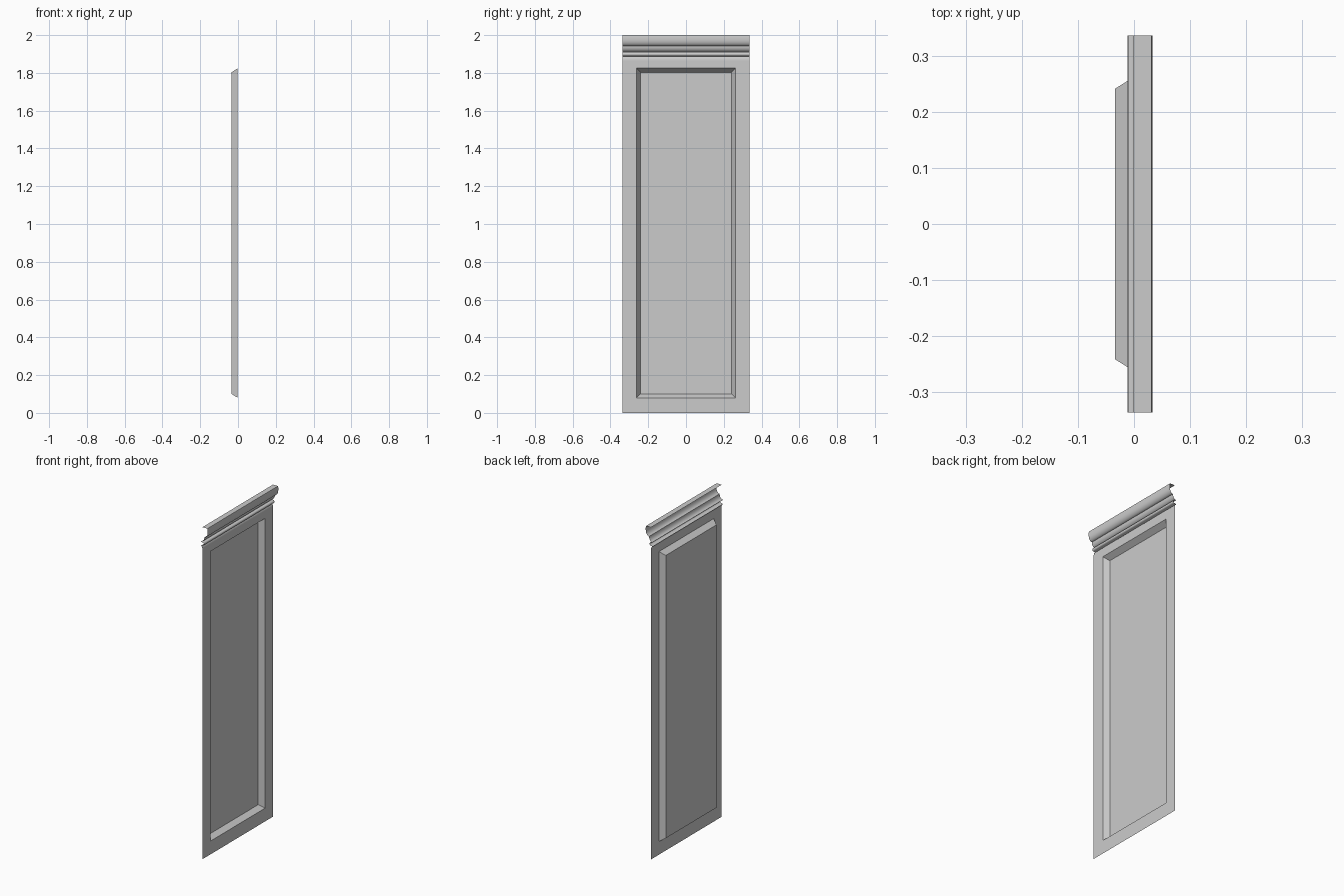
import bpy, bmesh, math

if "Cube" in bpy.data.objects:
    bpy.data.objects.remove(bpy.data.objects["Cube"])

HALF_W = 0.336   # half width along y
FACE_X = -0.002  # plane of the flat frame


def make_object(name, bm):
    mesh = bpy.data.meshes.new(name)
    bm.to_mesh(mesh)
    bm.free()
    obj = bpy.data.objects.new(name, mesh)
    bpy.context.collection.objects.link(obj)
    return obj


def ring(bm, x, half_y, z0, z1):
    # rectangle, counter-clockwise seen from +x
    return [bm.verts.new((x, y, z)) for y, z in
            ((-half_y, z0), (half_y, z0), (half_y, z1), (-half_y, z1))]


# Frame with bevelled recess: nested rectangles joined by quads
bm = bmesh.new()
rings = [ring(bm, FACE_X, HALF_W, 0.0, 1.862),
         ring(bm, FACE_X, 0.261, 0.08, 1.825),
         ring(bm, -0.034, 0.241, 0.10, 1.803)]
for a, b in zip(rings, rings[1:]):
    for i in range(4):
        j = (i + 1) % 4
        bm.faces.new((a[i], a[j], b[j], b[i]))
bm.faces.new(rings[-1])
make_object("recessed_panel", bm)


def arc(cx, cz, rx, rz, a0, a1, n=8):
    return [(cx + rx * math.cos(math.radians(a0 + (a1 - a0) * i / n)),
             cz + rz * math.sin(math.radians(a0 + (a1 - a0) * i / n)))
            for i in range(n + 1)]


# Cornice: neck, bead, S-shaped crown and top lip, swept along y
profile = [(FACE_X, 1.862)]
profile += arc(-0.012, 1.866, 0.010, 0.020, 0, 90, 6)         # neck rounds back
profile += arc(0.000, 1.899, 0.008, 0.009, -90, 90, 8)        # bead
profile += [(-0.010, 1.910)]
profile += arc(-0.010, 1.942, 0.021, 0.030, -90, 0, 8)        # hollow
profile += arc(0.011, 1.975, 0.022, 0.033, -90, 0, 8)[1:]     # swell
profile += [(0.033, 1.991), (0.031, 2.0), (FACE_X, 2.0)]      # top lip

bm = bmesh.new()
left, right = ([bm.verts.new((x, y, z)) for x, z in profile]
               for y in (-HALF_W, HALF_W))
for i in range(len(profile) - 1):
    bm.faces.new((left[i], right[i], right[i + 1], left[i + 1]))
bmesh.ops.remove_doubles(bm, verts=bm.verts[:], dist=1e-5)
cornice = make_object("cornice", bm)
bpy.context.view_layer.objects.active = cornice
cornice.select_set(True)
bpy.ops.object.shade_smooth_by_angle(angle=math.radians(35))
